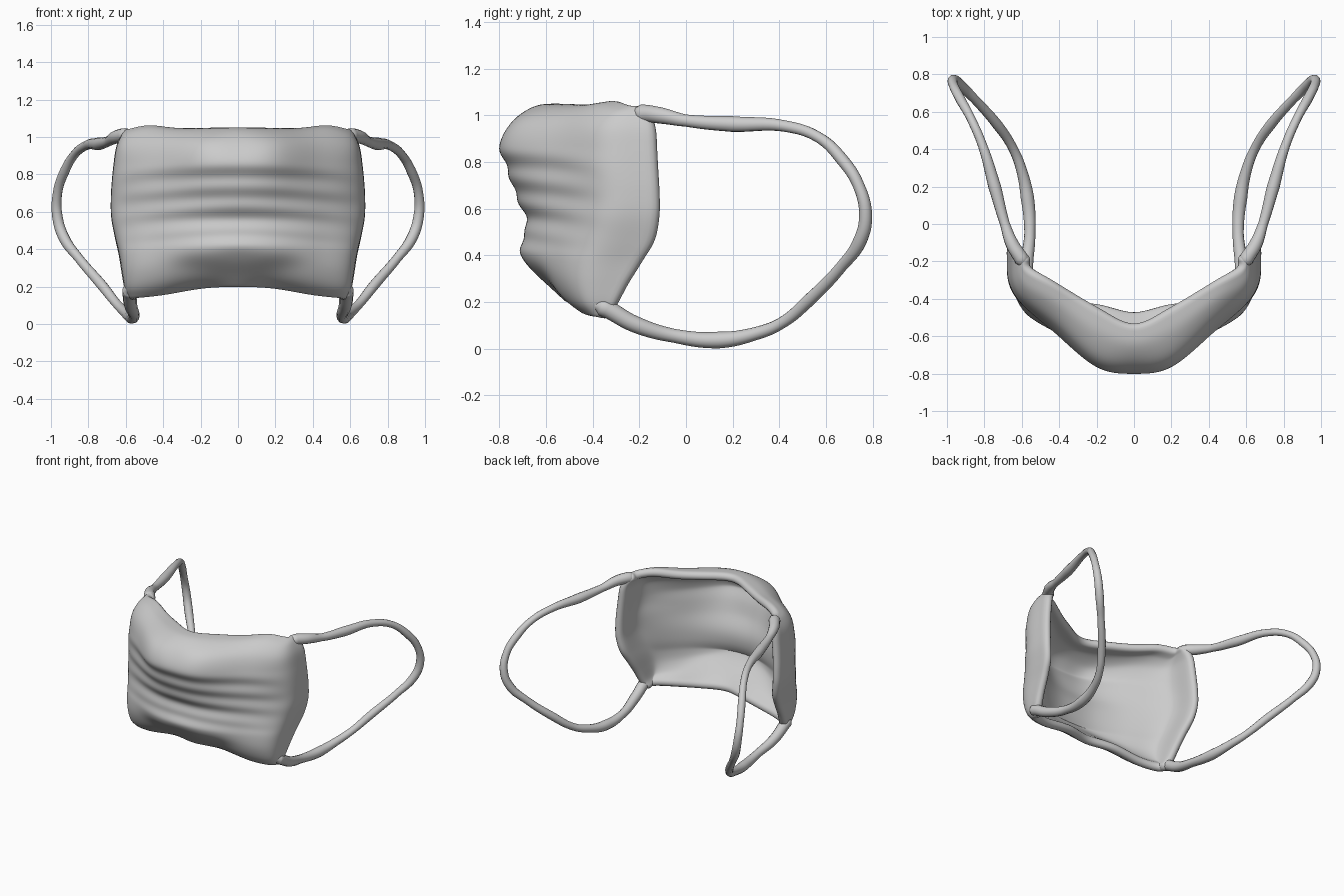
import bpy, math
from mathutils import Vector

if "Cube" in bpy.data.objects:
    bpy.data.objects.remove(bpy.data.objects["Cube"])

# Cloth rows, top to bottom:
# centre z, y at x=0 / .2 / .42 / near edge, then edge x, y, z
ROWS = [
    (1.052, -.55, -.46, -.33, -.25, .605, -.18, 1.03),
    (1.04, -.65, -.59, -.43, -.32, .63, -.16, 1.00),
    (.975, -.745, -.715, -.53, -.36, .655, -.145, .94),
    (.87, -.80, -.765, -.58, -.37, .668, -.14, .85),
    (.77, -.765, -.73, -.575, -.37, .677, -.135, .76),
    (.67, -.735, -.70, -.57, -.36, .682, -.13, .67),
    (.57, -.69, -.665, -.56, -.37, .68, -.13, .57),
    (.49, -.69, -.665, -.565, -.40, .66, -.15, .46),
    (.42, -.715, -.685, -.58, -.44, .64, -.205, .37),
    (.345, -.67, -.655, -.57, -.455, .625, -.265, .28),
    (.26, -.58, -.56, -.52, -.44, .61, -.31, .20),
    (.195, -.51, -.46, -.44, -.40, .585, -.34, .145),
]


def spline(pts, t):
    """Point on a Catmull-Rom spline, t from 0 to 1."""
    n = len(pts) - 1
    i = min(int(t * n), n - 1)
    f = t * n - i
    b, c = pts[i], pts[i + 1]
    a = pts[i - 1] if i else b * 2 - c
    d = pts[i + 2] if i + 2 <= n else c * 2 - b
    return 0.5 * (2 * b + (c - a) * f + (2 * a - 5 * b + 4 * c - d) * f * f
                  + (3 * b - a - 3 * c + d) * f ** 3)


def row_points(row):
    z0, y0, ya, yb, yc, xe, ye, ze = row
    half = []
    for x, y in ((0, y0), (.2, ya), (.42, yb), (xe - .03, yc), (xe, ye)):
        half.append(Vector((x, y, z0 + (ze - z0) * (x / xe) ** 2)))
    return [Vector((-p.x, p.y, p.z)) for p in half[:0:-1]] + half


def corners(p):
    """Raised top corners and slightly drooping lower cheeks."""
    lift = .03 * math.exp(-((abs(p.x) - .49) / .12) ** 2) * max(0, (p.z - .9) / .15)
    droop = .022 * math.exp(-((abs(p.x) - .43) / .2) ** 2) * min(1, max(0, (.4 - p.z) / .2))
    return p + Vector((0, 0, lift - droop))


def pleat(p):
    """Soft horizontal folds and the hollows beside the chin (outer face only)."""
    fade = max(0, 1 - abs(p.z - .65) / .24) ** .5
    side = max(0, 1 - (abs(p.x) / .68) ** 4)
    wave = math.cos(2 * math.pi * (p.z + .12 * p.x ** 2 - .735) / .115)
    hollow = math.exp(-((abs(p.x) - .25) / .13) ** 2 - ((p.z - .31) / .06) ** 2)
    return p + Vector((0, .02 * hollow - .010 * wave * fade * side, 0))


# Cloth: pleated outer face, plain inner face, rounded rim between them
NR, NC, THICK = 44, 44, .06
W = NC + 1
control = [row_points(r) for r in ROWS]
base = []
for r in range(NR + 1):
    columns = [spline([c[k] for c in control], r / NR) for k in range(9)]
    base += [corners(spline(columns, c / NC)) for c in range(W)]
grid = [(r * W + c, (r + 1) * W + c, (r + 1) * W + c + 1, r * W + c + 1)
        for r in range(NR) for c in range(NC)]
tmp = bpy.data.meshes.new("cloth_base")
tmp.from_pydata(base, [], grid)
inner = [p - v.normal * THICK for p, v in zip(base, tmp.vertices)]
bpy.data.meshes.remove(tmp)
verts = [pleat(p) for p in base] + inner
N = len(base)
faces = grid + [tuple(N + i for i in reversed(f)) for f in grid]
# border as (row, column, inward row step, inward column step)
border = ([(r, 0, 0, 1) for r in range(NR)] + [(NR, c, -1, 0) for c in range(NC)]
          + [(r, NC, 0, -1) for r in range(NR, 0, -1)]
          + [(0, c, 1, 0) for c in range(NC, 0, -1)])
for r, c, dr, dc in border:
    i, j = r * W + c, (r + 2 * dr) * W + c + 2 * dc
    verts.append((base[i] + inner[i]) / 2 + (base[i] - base[j]).normalized() * .022)
B = len(border)
for k in range(B):
    n = (k + 1) % B
    a, b = (border[q][0] * W + border[q][1] for q in (k, n))
    faces += [(b, a, 2 * N + k, 2 * N + n), (2 * N + n, 2 * N + k, N + a, N + b)]
mesh = bpy.data.meshes.new("mask_cloth")
mesh.from_pydata(verts, [], faces)
mesh.polygons.foreach_set("use_smooth", [True] * len(faces))
cloth = bpy.data.objects.new("mask_cloth", mesh)
bpy.context.collection.objects.link(cloth)
sub = cloth.modifiers.new("smooth", 'SUBSURF')
sub.levels = sub.render_levels = 1


def tube(name, pts, depth):
    """Round tube through (x, y, z, radius) points."""
    cu = bpy.data.curves.new(name, 'CURVE')
    cu.dimensions = '3D'
    cu.bevel_depth = depth
    cu.bevel_resolution = 4
    cu.resolution_u = 8
    cu.use_fill_caps = True
    sp = cu.splines.new('BEZIER')
    sp.bezier_points.add(len(pts) - 1)
    for bp, (x, y, z, rad) in zip(sp.bezier_points, pts):
        bp.co = (x, y, z)
        bp.radius = rad
        bp.handle_left_type = bp.handle_right_type = 'AUTO'
    ob = bpy.data.objects.new(name, cu)
    bpy.context.collection.objects.link(ob)
    bpy.ops.object.select_all(action='DESELECT')
    ob.select_set(True)
    bpy.context.view_layer.objects.active = ob
    bpy.ops.object.convert(target='MESH')
    bpy.ops.object.shade_smooth_by_angle(angle=math.radians(60))


# Ear loops, from lower corner round to upper corner
LOOP = [
    (.58, -.395, .19, .5), (.58, -.36, .18, 1.25), (.575, -.22, .105, 1.15),
    (.557, -.05, .055, .95), (.57, .14, .037, 1.15), (.605, .30, .065, .9),
    (.65, .41, .11, .8), (.73, .53, .21, .9), (.85, .665, .35, .8),
    (.93, .745, .46, .95), (.965, .77, .57, .9), (.965, .74, .70, .8),
    (.93, .67, .81, .85), (.875, .57, .905, .75), (.81, .42, .955, .8),
    (.745, .20, .963, 1.1), (.69, 0, .978, .85), (.65, -.11, 1.0, 1.15),
    (.60, -.19, 1.008, 1.25), (.575, -.24, 1.0, .5),
]
for side, s in (("left", -1), ("right", 1)):
    tube("ear_loop_" + side, [(s * x, y, z, r) for x, y, z, r in LOOP], .031)
